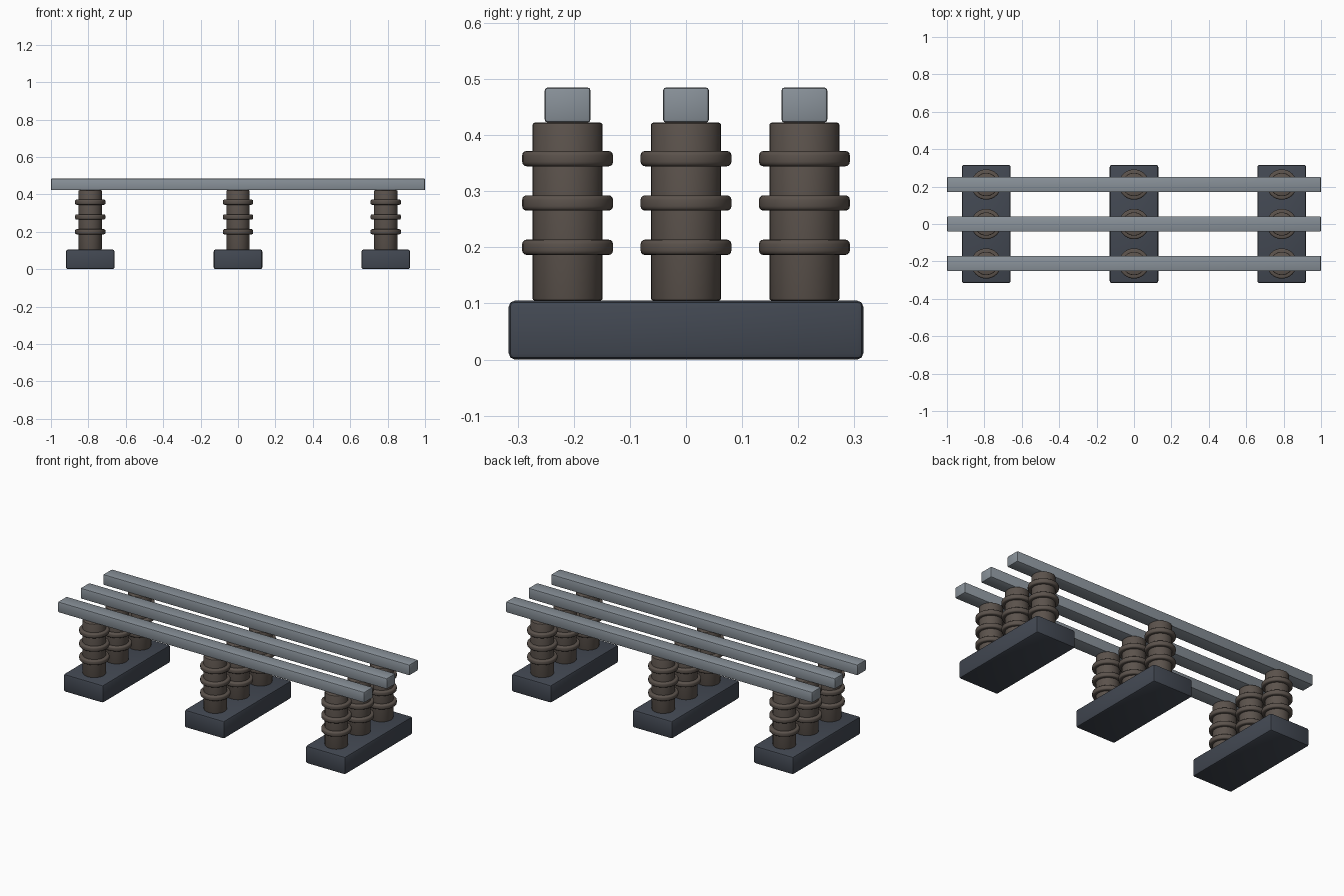
import bpy, bmesh, math
from mathutils import Matrix

if "Cube" in bpy.data.objects:
    bpy.data.objects.remove(bpy.data.objects["Cube"])


def material(name, rgb):
    m = bpy.data.materials.new(name)
    m.diffuse_color = (*rgb, 1)
    m.use_nodes = True
    m.node_tree.nodes["Principled BSDF"].inputs["Base Color"].default_value = m.diffuse_color
    return m


BASE = material("dark slate", (0.055, 0.065, 0.085))
CERAMIC = material("brown ceramic", (0.105, 0.085, 0.072))
METAL = material("grey metal", (0.25, 0.285, 0.32))


def finish(bm, name, mat, loc):
    me = bpy.data.meshes.new(name)
    bm.to_mesh(me)
    bm.free()
    me.materials.append(mat)
    ob = bpy.data.objects.new(name, me)
    ob.location = loc
    bpy.context.collection.objects.link(ob)
    bpy.ops.object.select_all(action='DESELECT')
    ob.select_set(True)
    bpy.context.view_layer.objects.active = ob
    bpy.ops.object.shade_smooth_by_angle(angle=math.radians(35))
    return ob


def box(name, size, loc, bevel, segments, mat):
    bm = bmesh.new()
    bmesh.ops.create_cube(bm, size=1, matrix=Matrix.Diagonal((*size, 1)))
    bmesh.ops.bevel(bm, geom=bm.edges[:], offset=bevel, segments=segments,
                    profile=0.5, affect='EDGES')
    return finish(bm, name, mat, loc)


def disc(name, radius, z0, z1, loc, bevel, segments, mat):
    bm = bmesh.new()
    bmesh.ops.create_cone(bm, cap_ends=True, segments=32, radius1=radius,
                          radius2=radius, depth=z1 - z0)
    rims = [e for e in bm.edges if any(len(f.verts) > 4 for f in e.link_faces)]
    bmesh.ops.bevel(bm, geom=rims, offset=bevel, segments=segments,
                    profile=0.5, affect='EDGES')
    return finish(bm, name, mat, (*loc, (z0 + z1) / 2))


ROWS = (-0.211, 0, 0.211)

for x in (-0.79, 0, 0.79):
    # mounting block
    box("base_block", (0.26, 0.632, 0.105), (x, 0, 0.0525), 0.011, 2, BASE)
    for y in ROWS:
        # insulator post with three ribs
        disc("insulator_post", 0.0625, 0.105, 0.422, (x, y), 0.004, 2, CERAMIC)
        for z in (0.2, 0.279, 0.358):
            disc("insulator_rib", 0.081, z - 0.0137, z + 0.0137, (x, y), 0.008, 3, CERAMIC)

# conductor bars
for y in ROWS:
    box("busbar", (2, 0.082, 0.063), (0, y, 0.4535), 0.006, 2, METAL)
